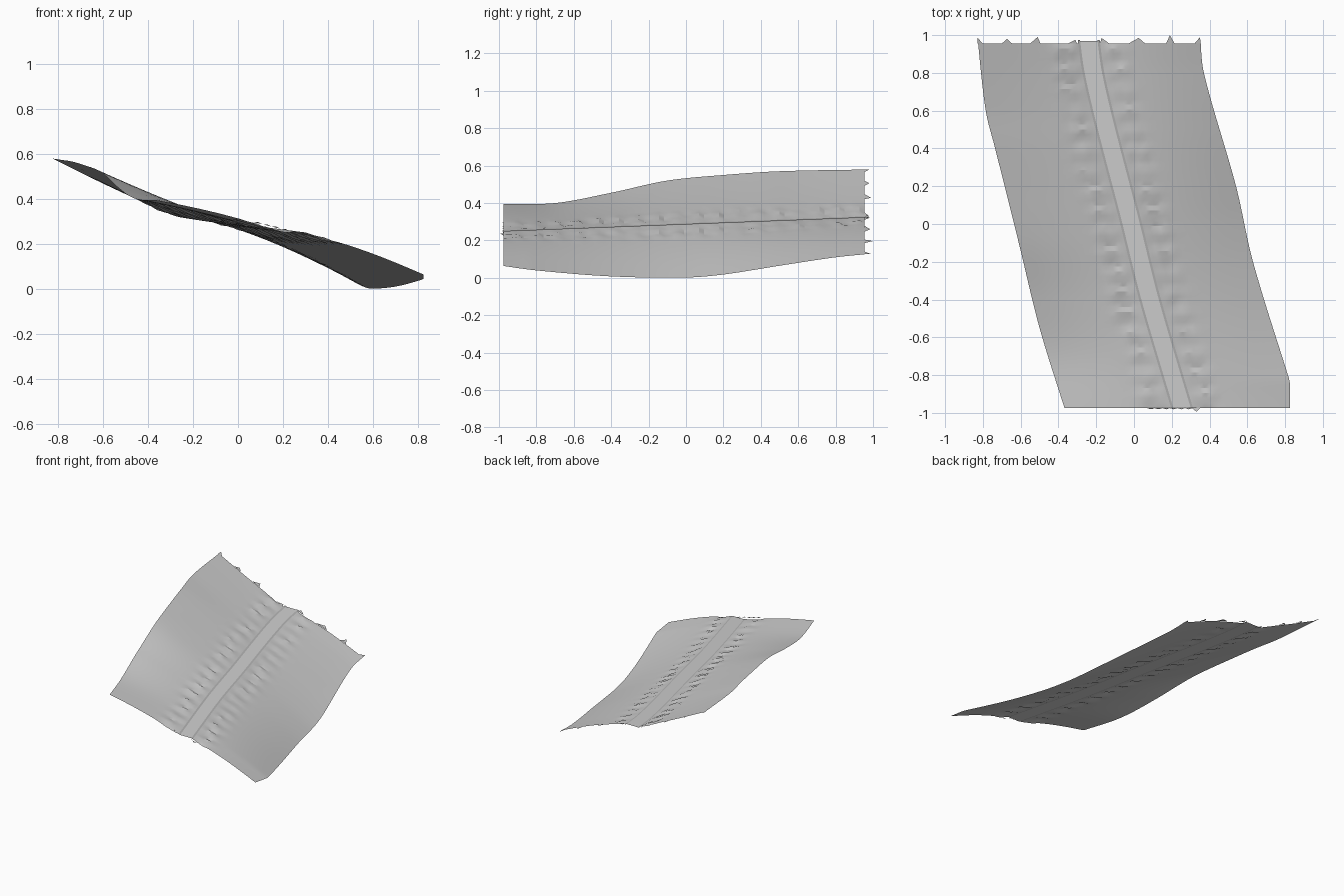
import bpy, bmesh, math, random

cube = bpy.data.objects.get("Cube")
if cube:
    bpy.data.objects.remove(cube, do_unlink=True)

random.seed(4)
FRONT, BACK, ROWS = -0.975, 0.955, 72
HALF_ROAD, KERB = 0.046, 0.012


def material(name, value):
    m = bpy.data.materials.new(name)
    m.use_nodes = True
    colour = (value, value, value, 1)
    m.diffuse_color = colour
    m.node_tree.nodes["Principled BSDF"].inputs["Base Color"].default_value = colour
    return m


ground_grey = material("ground grey", 0.6)
road_grey = material("road grey", 0.62)
kerb_grey = material("kerb grey", 0.47)


def curve(*points):
    """Smooth interpolation through (y, value) points."""
    def slope(i):
        a, b = points[max(i - 1, 0)], points[min(i + 1, len(points) - 1)]
        return (b[1] - a[1]) / (b[0] - a[0])

    def f(y):
        y = min(max(y, points[0][0]), points[-1][0])
        i = next(k for k in range(len(points) - 1) if y <= points[k + 1][0])
        (y0, v0), (y1, v1) = points[i], points[i + 1]
        h = y1 - y0
        t = (y - y0) / h
        return (v0 * (1 + 2 * t) * (1 - t) ** 2 + v1 * t * t * (3 - 2 * t)
                + h * (slope(i) * t * (1 - t) ** 2 - slope(i + 1) * t * t * (1 - t)))
    return f


# Plan and height of the two outer edges and the road
left_x = curve((-1, -.36), (-.55, -.5), (-.1, -.61), (.4, -.735), (.6, -.785), (1, -.83))
left_z = curve((-1, .395), (-.7, .4), (-.4, .455), (-.1, .52), (.2, .55), (.5, .57), (1, .58))
right_z = curve((-1, .067), (-.8, .04), (-.4, .008), (0, .002), (.2, .018), (.5, .065), (.8, .11), (1, .13))
right_plan = curve((-1, .88), (-.8, .815), (-.2, .63), (.2, .54), (.8, .37), (1, .35))
road_x = curve((-1, .262), (-.4, .085), (.04, -.025), (.5, -.145), (.8, -.215), (1, -.243))


def right_x(y):
    return min(right_plan(y), .825)


def road_z(y):
    return .288 + .0385 * y


def sheet(name, rows, mat):
    """Skin a list of equally long point rows."""
    bm = bmesh.new()
    grid = [[bm.verts.new(p) for p in row] for row in rows]
    for a, b in zip(grid, grid[1:]):
        for i in range(len(a) - 1):
            bm.faces.new((a[i], a[i + 1], b[i + 1], b[i]))
    me = bpy.data.meshes.new(name)
    bm.to_mesh(me)
    bm.free()
    me.materials.append(mat)
    ob = bpy.data.objects.new(name, me)
    bpy.context.collection.objects.link(ob)
    bpy.ops.object.select_all(action='DESELECT')
    ob.select_set(True)
    bpy.context.view_layer.objects.active = ob
    bpy.ops.object.shade_smooth_by_angle(angle=math.radians(20))
    return ob


ys = [FRONT + (BACK - FRONT) * j / ROWS for j in range(ROWS + 1)]


def ribbon(lo, hi, z_lo, z_hi, extra=0):
    """Strip that follows the road between two sideways offsets."""
    rows = []
    for y in ys + ([BACK + extra] if extra else []):
        rows.append([(road_x(y) + lo, y, road_z(y) + z_lo),
                     (road_x(y) + hi, y, road_z(y) + z_hi)])
    return rows


# Road and its narrow kerbs
sheet("road", ribbon(-HALF_ROAD, HALF_ROAD, 0, 0, .015), road_grey)
edge = HALF_ROAD + KERB
sheet("left_kerb", ribbon(-edge, -HALF_ROAD, .004, 0, .02), kerb_grey)
sheet("right_kerb", ribbon(HALF_ROAD, edge, 0, -.004, .02), kerb_grey)


def slope_rows(side):
    """Ground from the road edge to the outer edge, with a jagged bank."""
    fractions = [0, .03, .07, .12, .17, .22, .27, .33, .42, .52, .64, .76, .88, 1]
    rows = []
    for j, y in enumerate(ys):
        x0, z0 = road_x(y) + side * edge, road_z(y) - side * .004
        x1 = right_x(y) if side > 0 else left_x(y)
        z1 = right_z(y) if side > 0 else left_z(y)
        tooth = (j % 4) / 3 - .5
        row = []
        for t in fractions:
            x, z = x0 + (x1 - x0) * t, z0 + (z1 - z0) * t
            # Gentle swell, stronger at the front of the upper slope
            swell = .012 if side > 0 else .016 * max(0, -y) - .005
            z += swell * math.sin(math.pi * t)
            if .02 < t < .3:
                z += (.009 * tooth + random.uniform(-.004, .004)) * math.sin(math.pi * t / .3)
            row.append((x, y, z))
        rows.append(row if side > 0 else row[::-1])
    return rows


for side, name in ((-1, "upper_ground"), (1, "lower_ground")):
    sheet(name, slope_rows(side), ground_grey)


# Ragged spikes of ground along the back edge
def ground_z(x):
    c, z = road_x(BACK), road_z(BACK)
    if x < c:
        t = (c - edge - x) / (c - edge - left_x(BACK))
        return z + (left_z(BACK) - z) * t
    t = (x - c - edge) / (right_x(BACK) - c - edge)
    return z + (right_z(BACK) - z) * t + .012 * math.sin(math.pi * t)


spikes = ((-.828, -.828, -.8, .03), (-.7, -.672, -.645, .025), (-.55, -.51, -.495, .035),
          (-.35, -.31, -.302, .02), (-.18, -.172, -.13, .03), (-.03, .025, .06, .03),
          (.17, .19, .215, .045), (.32, .35, .352, .035))
bm = bmesh.new()
for a, tip, b, height in spikes:
    bm.faces.new([bm.verts.new(p) for p in (
        (a, BACK, ground_z(a)), (b, BACK, ground_z(b)), (tip, BACK + height, ground_z(tip)))])
# Small chips along the front edge beside the road
for i in range(7):
    x = .07 + .04 * i
    z = road_z(FRONT) - (x - road_x(FRONT)) * .25
    bm.faces.new([bm.verts.new(p) for p in (
        (x, FRONT, z), (x + .02, FRONT - .006 - .013 * (i == 6), z), (x + .04, FRONT, z - .01))])
me = bpy.data.meshes.new("ragged_edge")
bm.to_mesh(me)
bm.free()
me.materials.append(ground_grey)
bpy.context.collection.objects.link(bpy.data.objects.new("ragged_edge", me))
